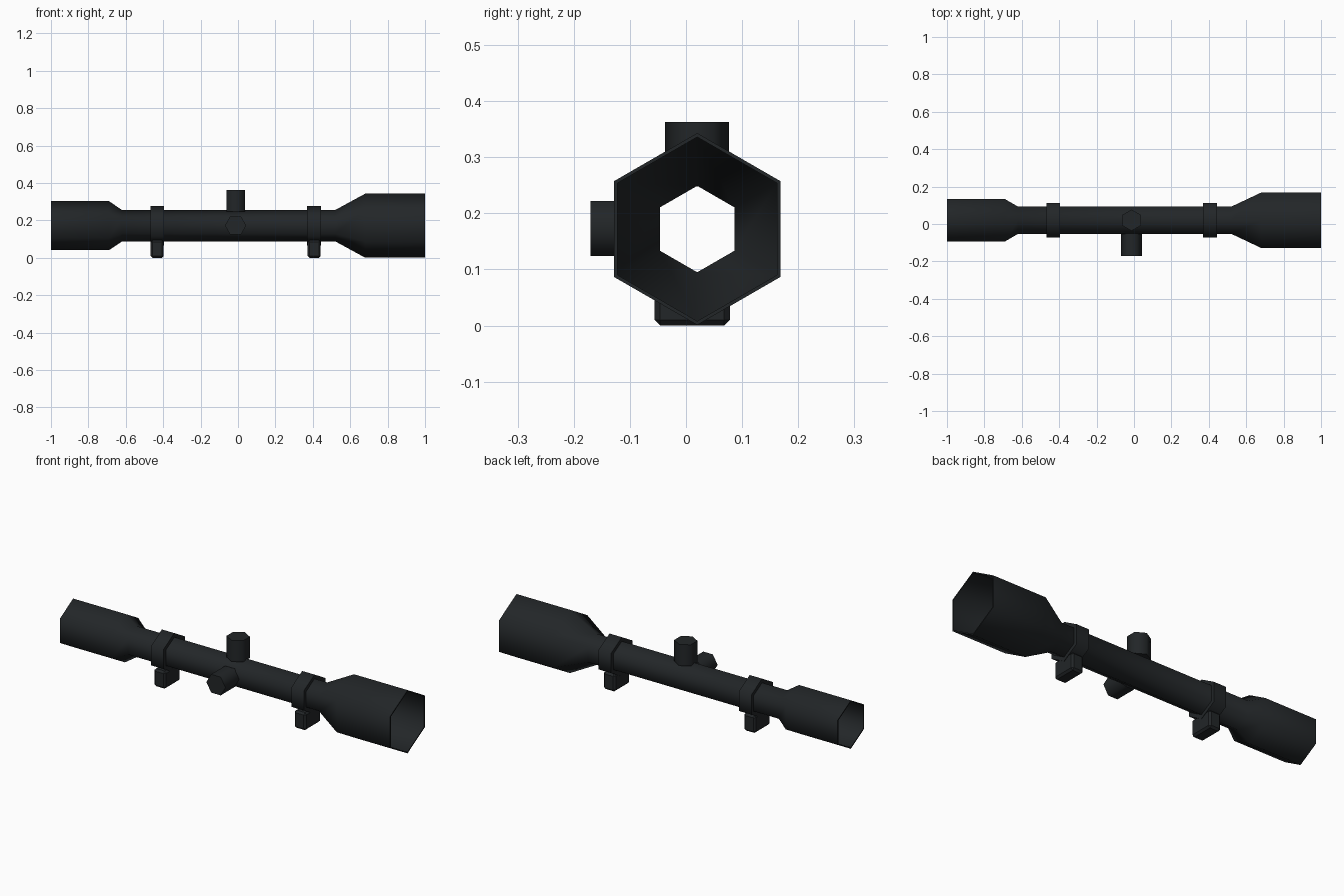
import bpy, bmesh, math
from mathutils import Vector

if "Cube" in bpy.data.objects:
    bpy.data.objects.remove(bpy.data.objects["Cube"])

SIDES = 6
AX_Y, AX_Z = 0.02, 0.172      # optical axis

mat = bpy.data.materials.new("matte_black")
mat.diffuse_color = (0.016, 0.019, 0.021, 1)
mat.use_nodes = True
mat.node_tree.nodes["Principled BSDF"].inputs["Base Color"].default_value = mat.diffuse_color


def finish(name, bm, smooth=True):
    bmesh.ops.recalc_face_normals(bm, faces=bm.faces)
    me = bpy.data.meshes.new(name)
    bm.to_mesh(me)
    bm.free()
    me.materials.append(mat)
    ob = bpy.data.objects.new(name, me)
    bpy.context.collection.objects.link(ob)
    if smooth:
        bpy.ops.object.select_all(action='DESELECT')
        ob.select_set(True)
        bpy.context.view_layer.objects.active = ob
        bpy.ops.object.shade_smooth_by_angle(angle=math.radians(65))
    return ob


def lathe_x(name, profile):
    """Spin a closed (x, radius) profile around the optical axis."""
    bm = bmesh.new()
    rings = []
    for i in range(SIDES):
        a = 2 * math.pi * i / SIDES
        rings.append([bm.verts.new((x, AX_Y + r * math.sin(a), AX_Z + r * math.cos(a)))
                      for x, r in profile])
    n = len(profile)
    for i in range(SIDES):
        p, q = rings[i], rings[(i + 1) % SIDES]
        for j in range(n):
            k = (j + 1) % n
            bm.faces.new((p[j], p[k], q[k], q[j]))
    return finish(name, bm)


def turret(name, base, direction, side, radius, length):
    """Six-sided knob with a corner pointing along 'side'."""
    base, d, u = Vector(base), Vector(direction), Vector(side)
    v = d.cross(u)
    bm = bmesh.new()
    angles = [2 * math.pi * i / SIDES for i in range(SIDES)]
    face = bm.faces.new([bm.verts.new(base + radius * (u * math.cos(a) + v * math.sin(a)))
                         for a in angles])
    new = bmesh.ops.extrude_face_region(bm, geom=[face], use_keep_orig=True)["geom"]
    bmesh.ops.translate(bm, vec=d * length,
                        verts=[g for g in new if isinstance(g, bmesh.types.BMVert)])
    return finish(name, bm)


def block(name, lo, hi, bevel):
    bm = bmesh.new()
    bmesh.ops.create_cube(bm, size=1)
    for v in bm.verts:
        v.co = [(a + b) / 2 + c * (b - a) for a, b, c in zip(lo, hi, v.co)]
    bmesh.ops.bevel(bm, geom=bm.edges[:], offset=bevel, segments=1, affect='EDGES')
    return finish(name, bm, smooth=False)


# Hollow tube with eyepiece bell at the rear and objective bell at the front
WALL = 0.007
outer = [(-1, 0.131), (-0.69, 0.131), (-0.62, 0.084),
         (0.52, 0.084), (0.68, 0.171), (1, 0.171)]
lathe_x("scope_tube", outer + [(x, r - WALL) for x, r in reversed(outer)])

# Mounting rings and their feet
for label, cx in (("rear", -0.432), ("front", 0.407)):
    lathe_x(label + "_ring", [(cx - 0.037, 0.08), (cx - 0.037, 0.106),
                              (cx + 0.037, 0.106), (cx + 0.037, 0.08)])
    block(label + "_mount_foot", (cx - 0.035, -0.056, 0), (cx + 0.035, 0.078, 0.095), 0.01)

# Adjustment knobs on the top and the side
turret("top_knob", (-0.013, AX_Y, 0.248), (0, 0, 1), (0, 1, 0), 0.057, 0.115)
turret("side_knob", (-0.013, -0.05, 0.173), (0, -1, 0), (1, 0, 0), 0.057, 0.12)
